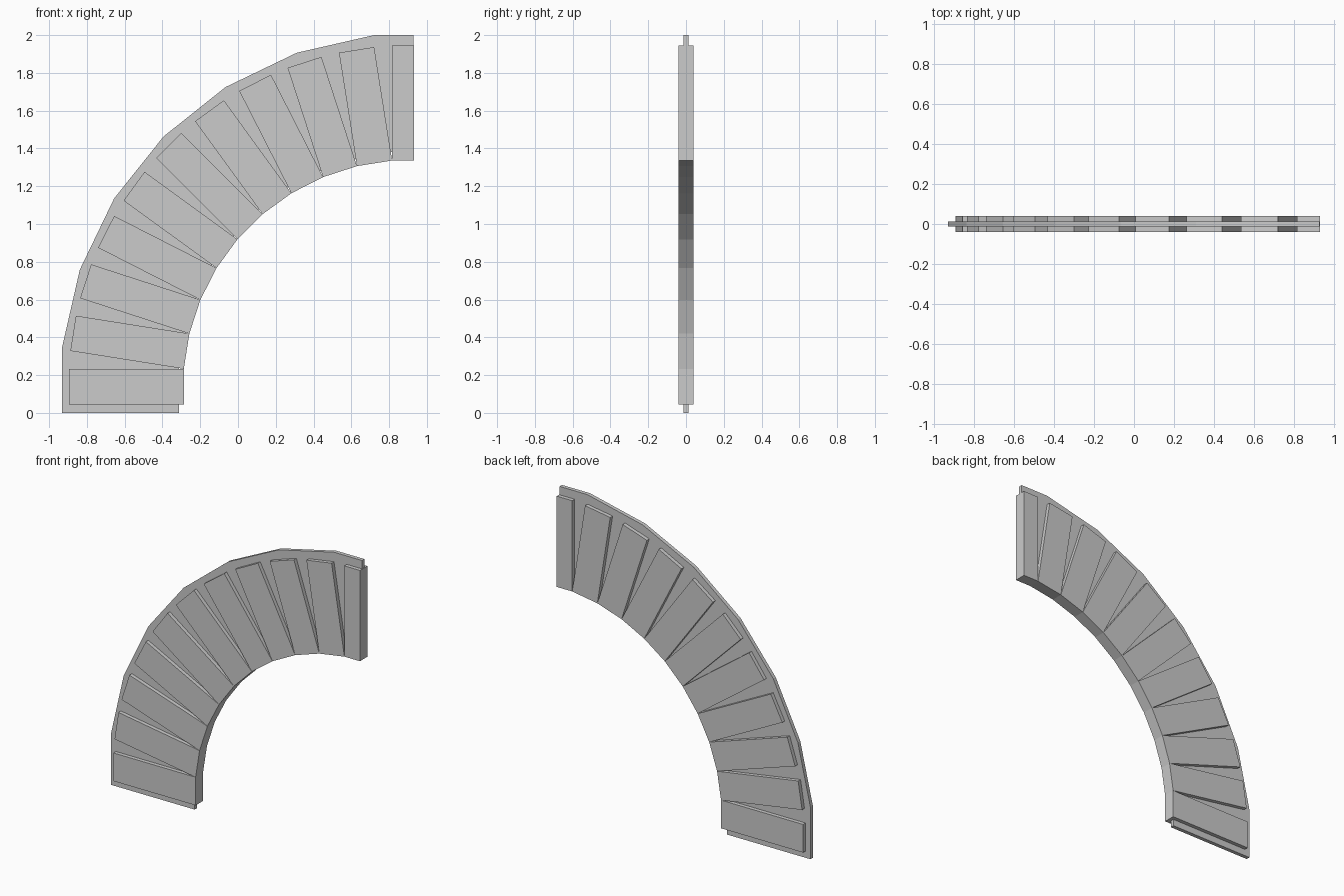
import bpy
from math import cos, sin, tan, radians

if "Cube" in bpy.data.objects:
    bpy.data.objects.remove(bpy.data.objects["Cube"])


def prism(name, pts, half):
    """Extrude an (x, z) outline to y = -half .. half."""
    n = len(pts)
    verts = [(x, y, z) for y in (-half, half) for x, z in pts]
    faces = [tuple(range(n)), tuple(range(2 * n - 1, n - 1, -1))]
    faces += [(i, i + n, (i + 1) % n + n, (i + 1) % n) for i in range(n)]
    area = sum(pts[i][0] * pts[(i + 1) % n][1] - pts[(i + 1) % n][0] * pts[i][1]
               for i in range(n))
    if area < 0:
        faces = [f[::-1] for f in faces]
    mesh = bpy.data.meshes.new(name)
    mesh.from_pydata(verts, [], faces)
    obj = bpy.data.objects.new(name, mesh)
    bpy.context.collection.objects.link(obj)
    return obj


CZ = 0.139       # height of the arch centre
END = 0.931      # flat right-hand end


# Thin backing plate: seven-segment quarter arch with straight ends
def arc(apothem, cx=0.93):
    step = 90 / 7
    r = apothem / cos(radians(step / 2))
    angles = [radians(step * (k + 0.5)) for k in range(7)]
    pts = [(cx - r * cos(a), CZ + r * sin(a)) for a in angles]
    return [(cx - apothem, 0)] + pts + [(END - 0.003, CZ + apothem)]


prism("backing_plate", arc(1.861) + arc(1.242)[::-1], 0.013)

# Arch stones: rectangular blocks fanned every 9 degrees, touching at the inside
CX, INNER, OUTER = 0.91, 1.197, 1.805
HALF = INNER * tan(radians(4.5))
for k in range(11):
    a = radians(9 * k)
    right = HALF if k < 10 else END - CX   # last stone is cut by the end plane
    pts = []
    for r, t in ((INNER, -HALF), (INNER, right), (OUTER, right), (OUTER, -HALF)):
        pts.append((CX - r * cos(a) + t * sin(a), CZ + r * sin(a) + t * cos(a)))
    prism(f"arch_stone_{k + 1}", pts, 0.039)
